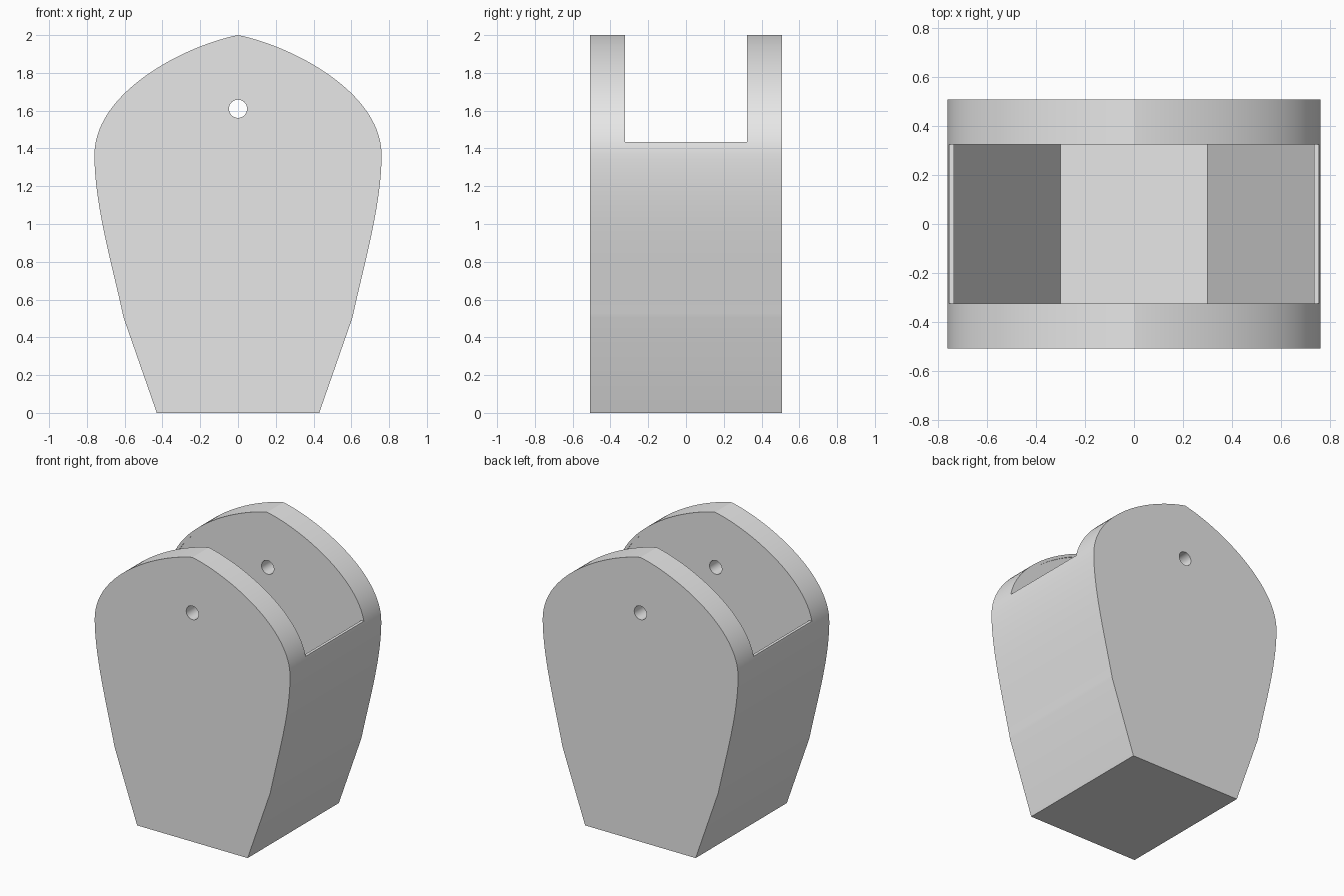
import bpy
import bmesh
import math
from mathutils import Vector
from mathutils.geometry import interpolate_bezier

default = bpy.data.objects.get("Cube")
if default:
    bpy.data.objects.remove(default, do_unlink=True)

grey = bpy.data.materials.new("plain_grey")
grey.use_nodes = True
colour = (0.8, 0.8, 0.8, 1)
grey.diffuse_color = colour
grey.node_tree.nodes["Principled BSDF"].inputs["Base Color"].default_value = colour


def curve(*points, steps=36):
    return [Vector(p[:2]) for p in interpolate_bezier(*[Vector((x, z, 0)) for x, z in points], steps)]


def extrude_profile(name, half, depth):
    """Mirror a bottom-to-top half outline in x and extrude it along y."""
    outline = half + [Vector((-p.x, p.y)) for p in reversed(half) if p.x > 1e-4]
    bm = bmesh.new()
    face = bm.faces.new([bm.verts.new((p.x, -depth, p.y)) for p in outline])
    new = bmesh.ops.extrude_face_region(bm, geom=[face])["geom"]
    bmesh.ops.translate(bm, vec=(0, 2 * depth, 0),
                        verts=[v for v in new if isinstance(v, bmesh.types.BMVert)])
    bmesh.ops.recalc_face_normals(bm, faces=bm.faces)
    mesh = bpy.data.meshes.new(name)
    bm.to_mesh(mesh)
    bm.free()
    mesh.materials.append(grey)
    obj = bpy.data.objects.new(name, mesh)
    bpy.context.collection.objects.link(obj)
    return obj


def cut(target, cutter):
    mod = target.modifiers.new("cut", 'BOOLEAN')
    mod.operation = 'DIFFERENCE'
    mod.solver = 'EXACT'
    mod.object = cutter
    bpy.context.view_layer.objects.active = target
    bpy.ops.object.modifier_apply(modifier=mod.name)
    bpy.data.objects.remove(cutter, do_unlink=True)


# Body: tapered foot, flaring sides and a pointed round top
sides = curve((0.606, 0.505), (0.665, 0.78), (0.76, 1.1), (0.76, 1.365))
crown = curve((0.76, 1.365), (0.76, 1.7), (0.28, 1.945), (0, 2))
body = extrude_profile("clevis_body", [Vector((0.43, 0))] + sides + crown[1:], 0.507)

# Hollow: inset crown, straight tapering walls and a flat floor
inner = curve((0.74, 1.365), (0.74, 1.685), (0.27, 1.926), (0, 1.98))
cut(body, extrude_profile("hollow_cutter", [Vector((0.3, 0.08))] + inner, 0.33))

# Slot between the two cheeks
cut(body, extrude_profile("slot_cutter", [Vector((1, 1.435)), Vector((1, 2.2))], 0.324))

# Pin hole through both cheeks
bpy.ops.mesh.primitive_cylinder_add(vertices=48, radius=0.048, depth=2,
                                    location=(0, 0, 1.61), rotation=(math.pi / 2, 0, 0))
cut(body, bpy.context.object)

# Smooth curves with crisp corners
bpy.ops.object.select_all(action='DESELECT')
body.select_set(True)
bpy.context.view_layer.objects.active = body
bpy.ops.object.shade_smooth_by_angle(angle=math.radians(7.6))
